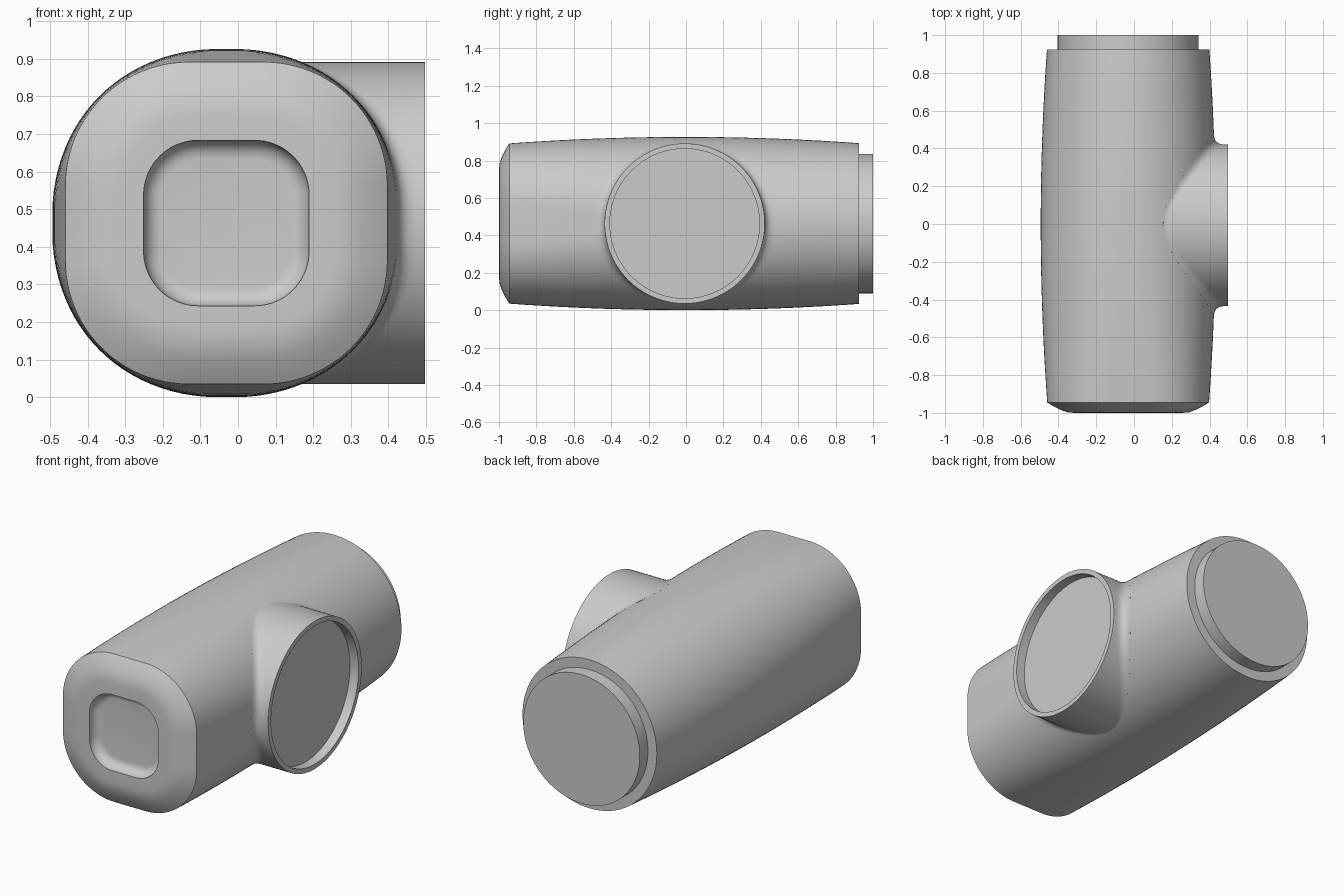
import bpy, bmesh, math
from mathutils import Vector

default_cube = bpy.data.objects.get("Cube")
if default_cube:
    bpy.data.objects.remove(default_cube, do_unlink=True)

CX, CZ = -0.031, 0.463      # axis of the main body
FRONT, BACK = -0.945, 0.925
BRANCH_Y, BRANCH_R, BRANCH_END = -0.007, 0.428, 0.497
FILLET = 0.055

grey = bpy.data.materials.new("plain grey")
grey.use_nodes = True
colour = (0.6, 0.6, 0.6, 1)
grey.diffuse_color = colour
grey.node_tree.nodes["Principled BSDF"].inputs["Base Color"].default_value = colour


def loft(name, rings, cap_start=True, cap_end=True):
    """Skin a list of closed rings of points and cap the ends."""
    bm = bmesh.new()
    rows = [[bm.verts.new(p) for p in ring] for ring in rings]
    for a, b in zip(rows, rows[1:]):
        for i in range(len(a)):
            j = (i + 1) % len(a)
            bm.faces.new((a[i], a[j], b[j], b[i]))
    if cap_start:
        bm.faces.new(rows[0])
    if cap_end:
        bm.faces.new(rows[-1])
    bmesh.ops.recalc_face_normals(bm, faces=bm.faces)
    mesh = bpy.data.meshes.new(name)
    bm.to_mesh(mesh)
    bm.free()
    mesh.materials.append(grey)
    obj = bpy.data.objects.new(name, mesh)
    bpy.context.collection.objects.link(obj)
    bpy.ops.object.select_all(action='DESELECT')
    obj.select_set(True)
    bpy.context.view_layer.objects.active = obj
    bpy.ops.object.shade_smooth_by_angle(angle=math.radians(32))
    return obj


def section(y, half, flat, steps=24):
    """Rounded square across the body axis; flat is half its straight side."""
    pts = []
    for q in range(4):
        mid = math.pi / 4 + q * math.pi / 2
        sx = math.copysign(flat, math.cos(mid))
        sz = math.copysign(flat, math.sin(mid))
        for k in range(steps + 1):
            a = (q + k / steps) * math.pi / 2
            r = half - flat
            pts.append((CX + sx + r * math.cos(a), y, CZ + sz + r * math.sin(a)))
    return pts


def body_size(y):
    """Half width and half straight side of the barrel at y."""
    half = 0.429 + 0.034 * (1 - (y / 0.935) ** 2)
    flat = max(0.002, 0.1 * ((BACK - y) / (BACK - FRONT)) ** 2)
    return half, flat


def body_x(y, z):
    """Left side surface of the barrel."""
    half, flat = body_size(y)
    over = max(0, abs(z - CZ) - flat)
    return CX + flat + math.sqrt(max(0, (half - flat) ** 2 - over ** 2))


def body_normal(y, z, e=0.001):
    dy = (body_x(y + e, z) - body_x(y - e, z)) / (2 * e)
    dz = (body_x(y, z + e) - body_x(y, z - e)) / (2 * e)
    return Vector((1, -dy, -dz)).normalized()


# Barrel body: recess floor, recess wall, domed front, then the bulging sides
rings = []
radius = 0.05
for k in range(8):
    a = k / 7 * math.pi / 2
    rings.append(section(-0.945 - radius * (1 - math.cos(a)),
                         0.17 + radius * math.sin(a), 0.075))
rings.append(section(-1, 0.22, 0.075))
for y, half in ((-1, 0.285), (-0.997, 0.32), (-0.985, 0.355), (-0.966, 0.394)):
    rings.append(section(y, half, 0.075 + 0.025 * (half - 0.22) / 0.21))
count = 28
for k in range(count + 1):
    y = FRONT + (BACK - FRONT) * k / count
    rings.append(section(y, *body_size(y)))
loft("barrel_body", rings)

# Round plug at the back
loft("back_plug", [section(y, 0.373, 0.002) for y in (0.9, 1.0)])

# Side branch: blended into the barrel, with a shallow recess in its end
segments, blend = 128, 8
columns = []
for i in range(segments):
    a = 2 * math.pi * i / segments
    out = Vector((0, math.cos(a), math.sin(a)))
    y, z = BRANCH_Y + BRANCH_R * out.y, CZ + BRANCH_R * out.z
    corner = Vector((body_x(y, z), y, z))
    n = body_normal(y, z)
    size = FILLET * math.tan(out.angle(n) / 2)
    along = (out - n * out.dot(n)).normalized()
    foot = corner + along * size
    foot.x = body_x(foot.y, foot.z)
    top = corner + Vector((size, 0, 0))
    column = [foot - n * 0.004]
    for k in range(blend + 1):
        t = k / blend
        column.append(foot * (1 - t) ** 2 + corner * 2 * t * (1 - t) + top * t * t)
    column.append(Vector((BRANCH_END, y, z)))
    for x in (BRANCH_END, BRANCH_END - 0.055):
        column.append(Vector((x, BRANCH_Y, CZ)) + out * 0.4)
    columns.append(column)
loft("side_branch", list(zip(*columns)), cap_start=False)
